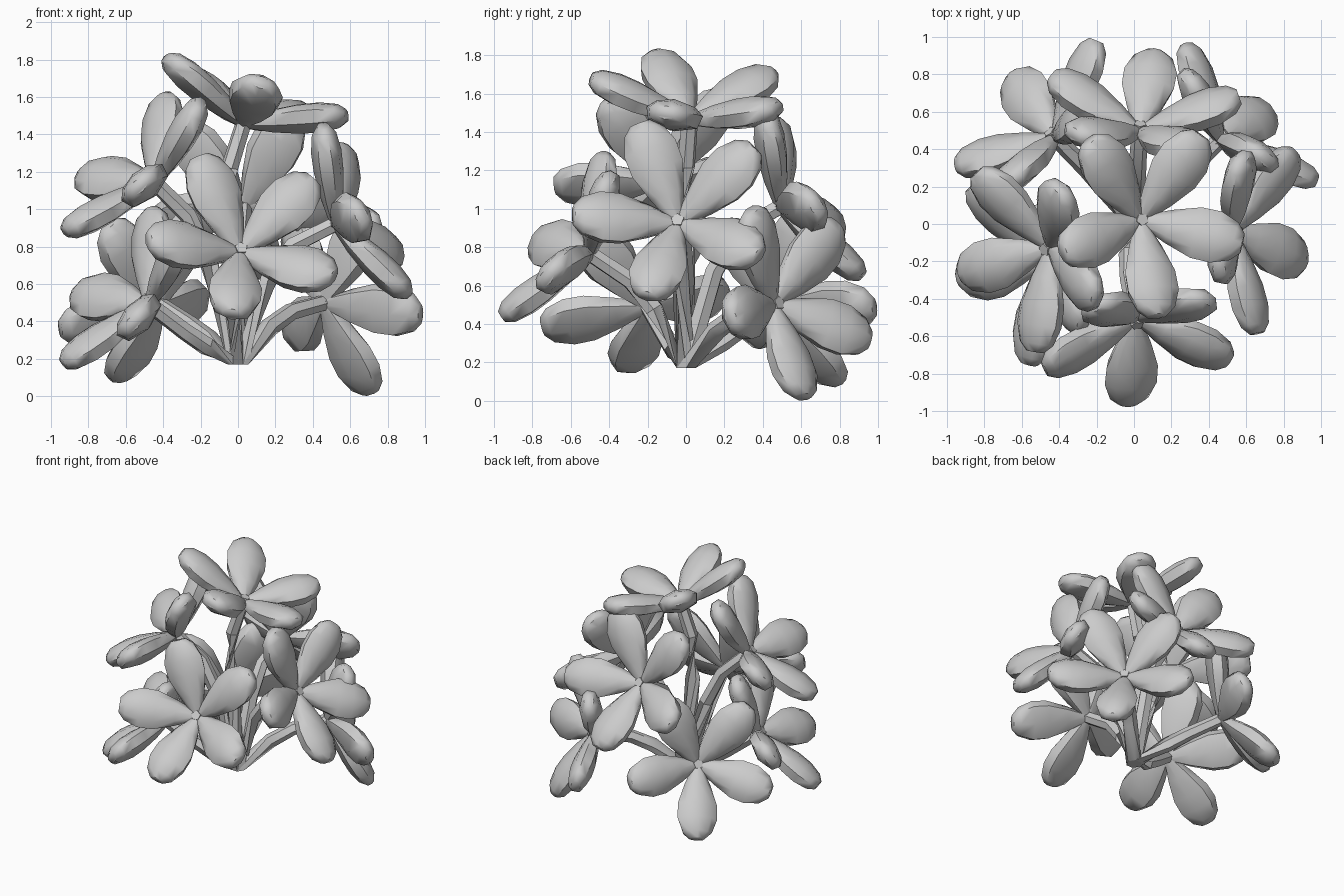
import bpy, bmesh, math
from mathutils import Vector, Matrix

if "Cube" in bpy.data.objects:
    bpy.data.objects.remove(bpy.data.objects["Cube"])

BASE = Vector((0, 0, 0.17))
LIFT = math.radians(20)
# petal stations: distance from hub, half width, half thickness
STATIONS = [(0.012, 0.03, 0.03), (0.16, 0.092, 0.062), (0.31, 0.14, 0.08),
            (0.42, 0.142, 0.082), (0.52, 0.105, 0.066), (0.565, 0.055, 0.035)]
SECTION = [(1, 0.25), (0.65, 0.75), (0, 1), (-0.65, 0.75),
           (-1, 0.25), (-0.85, -0.6), (0, -1), (0.85, -0.6)]


def finish(bm, name, angle=55):
    bmesh.ops.recalc_face_normals(bm, faces=bm.faces)
    me = bpy.data.meshes.new(name)
    bm.to_mesh(me)
    bm.free()
    me.shade_smooth()
    me.set_sharp_from_angle(angle=math.radians(angle))
    ob = bpy.data.objects.new(name, me)
    bpy.context.collection.objects.link(ob)
    return ob


def loft(bm, rings):
    vs = [[bm.verts.new(p) for p in r] for r in rings]
    n = len(vs[0])
    for a, b in zip(vs, vs[1:]):
        for i in range(n):
            j = (i + 1) % n
            bm.faces.new((a[i], a[j], b[j], b[i]))
    bm.faces.new(vs[0])
    bm.faces.new(vs[-1])


def flower(name, centre, axis, first):
    c = Vector(centre)
    n = Vector(axis).normalized()
    f = Vector(first)
    f = (f - n * f.dot(n)).normalized()
    # five petals lifted into a shallow cup
    bm = bmesh.new()
    for k in range(5):
        d = Matrix.Rotation(k * math.tau / 5, 3, n) @ f
        along = d * math.cos(LIFT) + n * math.sin(LIFT)
        up = n * math.cos(LIFT) - d * math.sin(LIFT)
        side = along.cross(up)
        loft(bm, [[c + along * t + side * (w * x) + up * (h * z)
                   for x, z in SECTION] for t, w, h in STATIONS])
    # small centre button
    rot = n.to_track_quat('Z', 'Y').to_matrix().to_4x4()
    bmesh.ops.create_cone(bm, cap_ends=True, segments=5, radius1=0.04, radius2=0.035,
                          depth=0.08, matrix=Matrix.Translation(c + n * 0.015) @ rot)
    finish(bm, name + "_flower")
    # stem with a bend below the flower, six sided
    ctrl = c - n * 0.34
    pts = [BASE, BASE.lerp(ctrl, 0.75), ctrl.lerp(c, 0.25), c]
    rings = []
    for i, p in enumerate(pts):
        tan = pts[min(i + 1, 3)] - pts[max(i - 1, 0)]
        if i == 0:
            tan = Vector((0, 0, 1))
        q = tan.to_track_quat('Z', 'Y')
        r = 0.056 - 0.004 * i
        rings.append([p + q @ Vector((r * math.cos(a * math.pi / 3),
                                      r * math.sin(a * math.pi / 3), 0)) for a in range(6)])
    bm = bmesh.new()
    loft(bm, rings)
    finish(bm, name + "_stem")


# name, hub position, facing axis, direction of first petal
FLOWERS = [
    ("top", (0.03, 0.02, 1.46), (0.3, 0.08, 0.95), (0.5, -0.12, 0.0)),
    ("front", (0.01, -0.5, 0.765), (0.15, -0.83, 0.55), (-0.05, -0.42, -0.36)),
    ("right", (0.52, -0.04, 0.92), (1, -0.1, 0.5), (0.36, -0.15, -0.35)),
    ("upper_left", (-0.445, -0.125, 1.14), (-0.68, -0.26, 0.67), (-0.5, -0.15, -0.21)),
    ("back", (0.03, 0.49, 1.01), (0.05, 0.83, 0.48), (0.07, 0.43, -0.25)),
    ("lower_left", (-0.475, -0.2, 0.49), (-0.75, -0.34, 0.57), (-0.55, -0.13, -0.28)),
    ("back_left", (-0.42, 0.46, 0.49), (-0.64, 0.64, 0.42), (-0.25, 0.35, -0.35)),
    ("back_right", (0.46, 0.45, 0.50), (0.69, 0.69, 0.19), (0.26, 0.17, -0.47)),
]
for args in FLOWERS:
    flower(*args)
